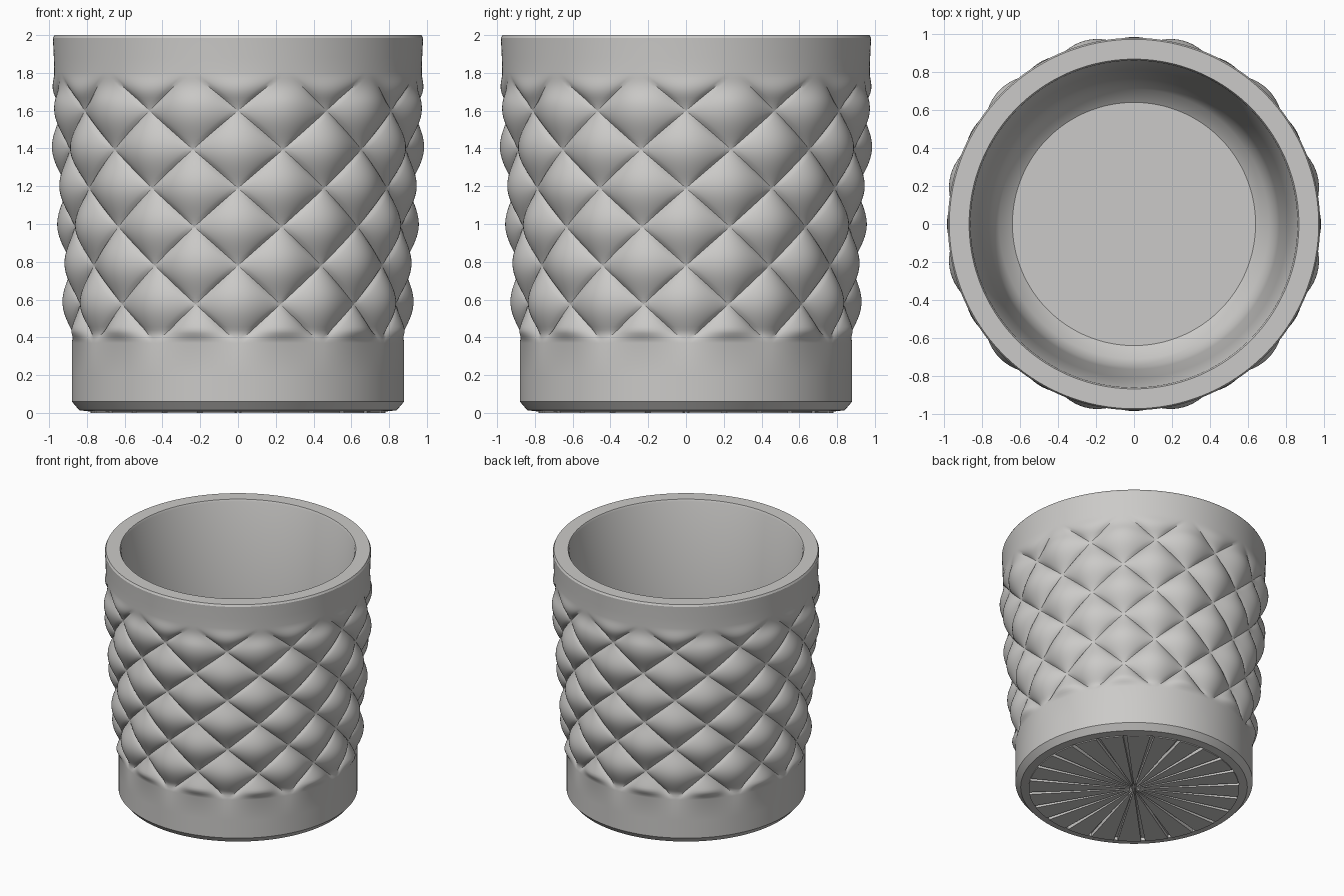
import bpy
import bmesh
import math

if "Cube" in bpy.data.objects:
    bpy.data.objects.remove(bpy.data.objects["Cube"], do_unlink=True)

HALF = 12               # mesh steps per half diamond
COLS = 24 * HALF        # twelve diamonds around
ROWS = 7 * HALF         # seven half diamonds high
Z_LOW, PITCH = 0.37, 0.205
SLOTS = 24
PAD_R = 0.78

clay = bpy.data.materials.new("warm_grey")
clay.use_nodes = True
clay.diffuse_color = (0.6, 0.592, 0.578, 1)
clay.node_tree.nodes["Principled BSDF"].inputs["Base Color"].default_value = clay.diffuse_color


def finish(bm, name, angle):
    bmesh.ops.recalc_face_normals(bm, faces=bm.faces)
    mesh = bpy.data.meshes.new(name)
    bm.to_mesh(mesh)
    bm.free()
    mesh.materials.append(clay)
    obj = bpy.data.objects.new(name, mesh)
    bpy.context.collection.objects.link(obj)
    bpy.ops.object.select_all(action='DESELECT')
    obj.select_set(True)
    bpy.context.view_layer.objects.active = obj
    bpy.ops.object.shade_smooth_by_angle(angle=math.radians(angle))
    return obj


def smoothstep(a, b, x):
    t = min(1, max(0, (x - a) / (b - a)))
    return t * t * (3 - 2 * t)


def quilt_radius(i, j):
    """Cushioned diamonds that fade into the plain bands."""
    z = Z_LOW + PITCH * j / HALF
    u = math.pi * (i + j) / (2 * HALF)
    v = math.pi * (i - j) / (2 * HALF)
    cushion = abs(math.sin(u) * math.sin(v)) ** 0.7
    r = 0.855 + 0.068 * (z - 0.4) + 0.062 * cushion
    r += (0.88 - r) * (1 - smoothstep(0.37, 0.45, z))
    return r + (0.973 - r) * smoothstep(1.64, 1.8, z)


# Cup: a lathe profile whose middle rows carry the quilting
foot = [(PAD_R, 0.03), (PAD_R, 0.007), (0.84, 0.014), (0.88, 0.06), (0.88, 0.2)]
rim = [(0.975, 1.88), (0.98, 1.985), (0.972, 2), (0.868, 2), (0.86, 1.985)]
inside = [(0.81, 1.1), (0.765, 0.4), (0.75, 0.3), (0.71, 0.22), (0.64, 0.17)]

bm = bmesh.new()


def ring(radius, z):
    verts = []
    for i in range(COLS):
        a = 2 * math.pi * i / COLS
        r = radius(i)
        verts.append(bm.verts.new((r * math.sin(a), -r * math.cos(a), z)))
    return verts


rings = [ring(lambda i, r=r: r, z) for r, z in foot]
first = len(rings)
for j in range(ROWS + 1):
    rings.append(ring(lambda i: quilt_radius(i, j), Z_LOW + PITCH * j / HALF))
rings += [ring(lambda i, r=r: r, z) for r, z in rim + inside]

for k, (low, high) in enumerate(zip(rings, rings[1:])):
    j = k - first
    for i in range(COLS):
        n = (i + 1) % COLS
        a, b, c, d = low[i], low[n], high[n], high[i]
        if not 0 <= j < ROWS:
            bm.faces.new((a, b, c, d))
        elif (i // HALF + j // HALF) % 2 == 0:
            bm.faces.new((a, b, c))
            bm.faces.new((a, c, d))
        else:
            bm.faces.new((a, b, d))
            bm.faces.new((b, c, d))
bm.faces.new(rings[0])
bm.faces.new(rings[-1])
finish(bm, "quilted_cup", 30)

# Underside pads: wedges that leave narrow radial slots between them
bm = bmesh.new()
step = 2 * math.pi / SLOTS
for s in range(SLOTS):
    start = s * step - math.pi / 2
    gap_out, gap_in = 0.015 / PAD_R, 0.1
    outline = [(0.035, start + gap_in), (0.035, start + step - gap_in)]
    for k in range(7):
        f = 1 - k / 6
        outline.append((PAD_R, start + gap_out + f * (step - 2 * gap_out)))
    bottom, top = [
        [bm.verts.new((r * math.cos(a), r * math.sin(a), z)) for r, a in outline]
        for z in (0, 0.03)]
    bm.faces.new(bottom)
    for k in range(len(outline)):
        n = (k + 1) % len(outline)
        bm.faces.new((bottom[k], bottom[n], top[n], top[k]))
finish(bm, "underside_pads", 30)
